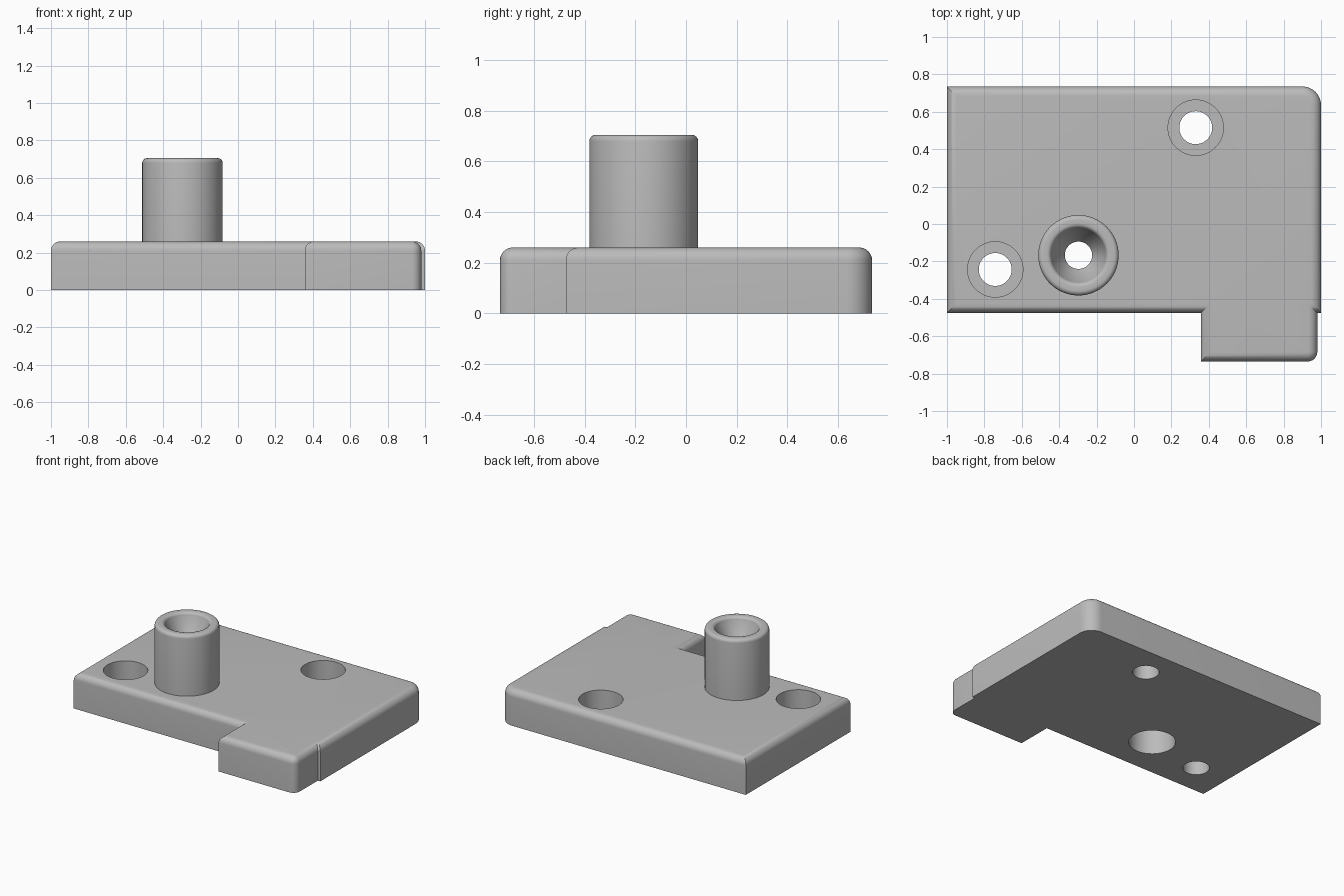
import bpy, bmesh
from math import sin, cos, pi, radians
from mathutils import Vector

if "Cube" in bpy.data.objects:
    bpy.data.objects.remove(bpy.data.objects["Cube"])

PLATE_TOP, BOSS_TOP, FILLET = 0.26, 0.705, 0.05
BOSS = (-0.297, -0.167)
SCREWS = [(0.33, 0.515), (-0.742, -0.243)]

grey = bpy.data.materials.new("plain grey")
grey.use_nodes = True
grey.diffuse_color = (0.5, 0.5, 0.5, 1)
grey.node_tree.nodes["Principled BSDF"].inputs["Base Color"].default_value = (0.5, 0.5, 0.5, 1)


def make_object(name, bm):
    bmesh.ops.recalc_face_normals(bm, faces=bm.faces)
    mesh = bpy.data.meshes.new(name)
    bm.to_mesh(mesh)
    bm.free()
    mesh.materials.append(grey)
    obj = bpy.data.objects.new(name, mesh)
    bpy.context.collection.objects.link(obj)
    return obj


def bridge(bm, a, b):
    for i in range(len(a)):
        j = (i + 1) % len(a)
        bm.faces.new((a[i], a[j], b[j], b[i]))


def lathe(name, profile, centre, capped=False, steps=64):
    """Turn (radius, z) points about a vertical axis."""
    bm = bmesh.new()
    rings = [[bm.verts.new((centre[0] + r * cos(2 * pi * i / steps),
                            centre[1] + r * sin(2 * pi * i / steps), z))
              for i in range(steps)] for r, z in profile]
    for a, b in zip(rings, rings[1:]):
        bridge(bm, a, b)
    if capped:
        bm.faces.new(rings[0])
        bm.faces.new(rings[-1])
    return make_object(name, bm)


def arc(cx, cy, r, start, end, steps=10):
    return [(cx + r * cos(radians(start + (end - start) * i / steps)),
             cy + r * sin(radians(start + (end - start) * i / steps)))
            for i in range(steps + 1)]


def inset(points, d):
    """Parallel inward offset of a counter-clockwise outline."""
    out = []
    for i, p in enumerate(points):
        p = Vector(p)
        before = (p - Vector(points[i - 1])).normalized()
        after = (Vector(points[(i + 1) % len(points)]) - p).normalized()
        n1, n2 = Vector((-before.y, before.x)), Vector((-after.y, after.x))
        out.append(p + (n1 + n2) * d / (1 + n1.dot(n2)))
    return out


# Base plate with front tab, rounded along the whole top rim
outline = [(-1, -0.475), (0.357, -0.475), (0.357, -0.735)]
outline += arc(0.929, -0.684, 0.051, -90, 0, 6)
outline += [(0.98, -0.475), (1, -0.475)]
outline += arc(0.9, 0.635, 0.1, 0, 90)
outline += [(-1, 0.735)]

levels = [(0, 0)]
for k in range(9):
    a = pi / 2 * k / 8
    levels.append((FILLET * (1 - cos(a)), PLATE_TOP - FILLET * (1 - sin(a))))
bm = bmesh.new()
rings = [[bm.verts.new((p[0], p[1], z)) for p in inset(outline, d)] for d, z in levels]
for lower, upper in zip(rings, rings[1:]):
    bridge(bm, lower, upper)
bm.faces.new(rings[0])
bm.faces.new(rings[-1])
plate = make_object("base_plate", bm)

# Counterbored screw holes and the bore below the boss
cutters = [lathe("screw_hole_cutter",
                 [(0.088, -0.1), (0.088, 0.115), (0.148, 0.115), (0.148, 0.4)], c, True)
           for c in SCREWS]
cutters.append(lathe("bore_cutter", [(0.155, -0.1), (0.155, 0.4)], BOSS, True))
bpy.context.view_layer.objects.active = plate
for cutter in cutters:
    cutter.hide_render = True
    mod = plate.modifiers.new("hole", "BOOLEAN")
    mod.operation = "DIFFERENCE"
    mod.solver = "EXACT"
    mod.object = cutter
    bpy.ops.object.modifier_apply(modifier=mod.name)
    bpy.data.objects.remove(cutter)

# Hollow boss: rounded rim, funnel mouth, narrow throat, wide bore
rim = arc(0.19, BOSS_TOP - 0.025, 0.025, 0, 90, 6)
mouth = arc(0.17, BOSS_TOP - 0.025, 0.025, 90, 180, 6)
boss = lathe("boss", [(0.215, PLATE_TOP)] + rim + mouth +
             [(0.073, 0.57), (0.073, 0.45), (0.155, 0.45), (0.155, PLATE_TOP)], BOSS)

# Smooth curved surfaces, keep crisp edges
for obj in (plate, boss):
    bpy.ops.object.select_all(action="DESELECT")
    obj.select_set(True)
    bpy.context.view_layer.objects.active = obj
    bpy.ops.object.shade_smooth_by_angle(angle=radians(30))
